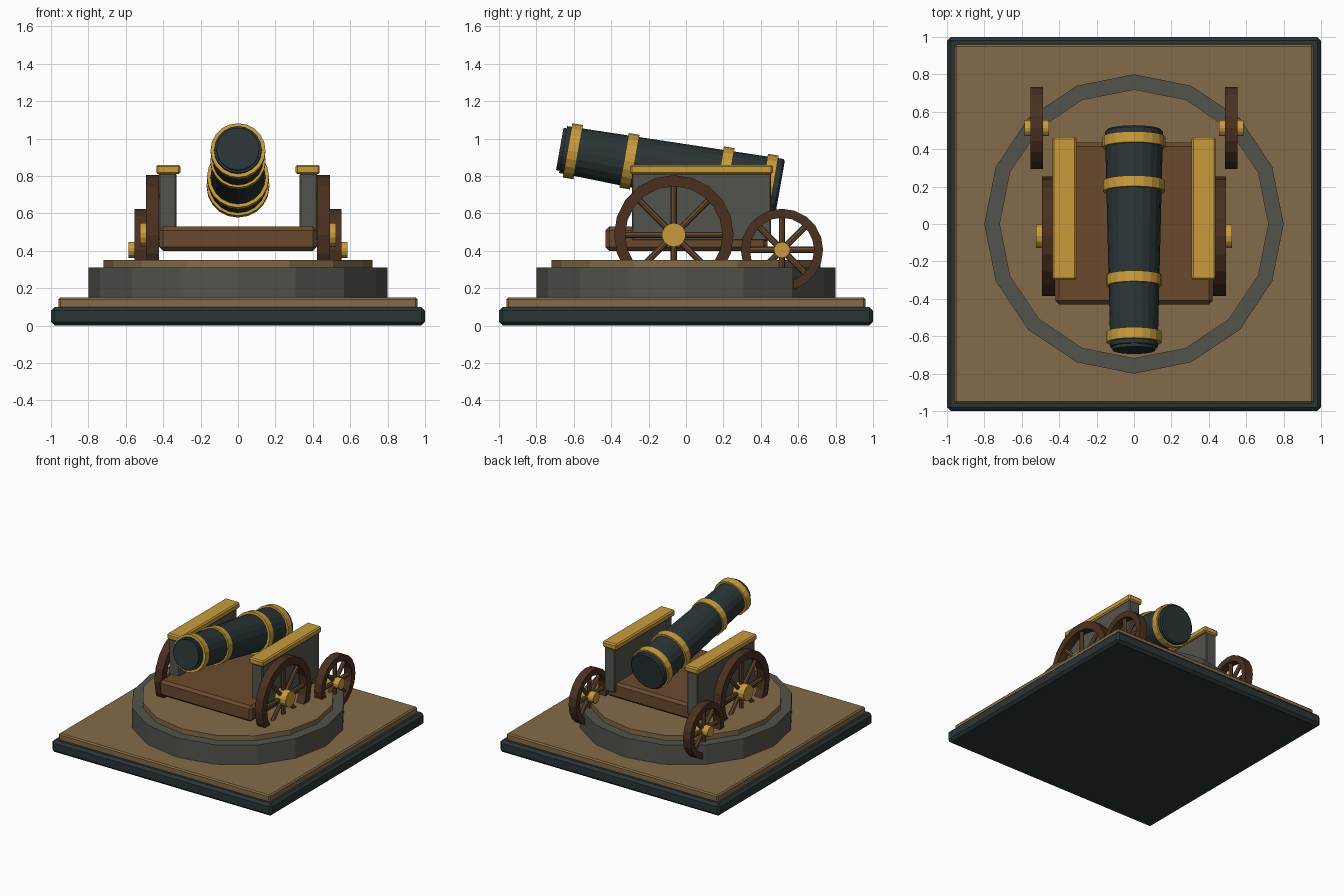
import bpy, bmesh
from math import cos, sin, pi, radians
from mathutils import Matrix, Vector

cube = bpy.data.objects.get("Cube")
if cube:
    bpy.data.objects.remove(cube, do_unlink=True)


def material(name, rgb):
    m = bpy.data.materials.new(name)
    m.use_nodes = True
    m.diffuse_color = (*rgb, 1)
    m.node_tree.nodes["Principled BSDF"].inputs["Base Color"].default_value = (*rgb, 1)
    return m


IRON = material("dark iron", (0.023, 0.035, 0.037))
BRASS = material("brass", (0.58, 0.33, 0.045))
SAND = material("sand", (0.23, 0.145, 0.065))
STONE = material("grey stone", (0.088, 0.088, 0.075))
WOOD = material("brown wood", (0.145, 0.068, 0.027))
RIM = material("dark wood", (0.07, 0.03, 0.015))


def finish(name, bm, mat, matrix=Matrix()):
    bmesh.ops.recalc_face_normals(bm, faces=bm.faces)
    mesh = bpy.data.meshes.new(name)
    bm.to_mesh(mesh)
    bm.free()
    mesh.materials.append(mat)
    ob = bpy.data.objects.new(name, mesh)
    ob.matrix_world = matrix
    bpy.context.scene.collection.objects.link(ob)
    return ob


def box(name, mat, low, high, bevel):
    low, high = Vector(low), Vector(high)
    bm = bmesh.new()
    bmesh.ops.create_cube(bm, size=1, matrix=Matrix.Translation((low + high) / 2)
                          @ Matrix.Diagonal((*(high - low), 1)))
    bmesh.ops.bevel(bm, geom=bm.edges[:], offset=bevel, segments=1, affect='EDGES')
    return finish(name, bm, mat)


def lathe(name, mat, profile, sides, matrix=Matrix(), closed=False):
    """Turn (radius, height) points about local z; open profiles get end caps."""
    bm = bmesh.new()
    rings = [[bm.verts.new((r * cos(2 * pi * i / sides), r * sin(2 * pi * i / sides), h))
              for i in range(sides)] for r, h in profile]
    pairs = list(zip(rings, rings[1:]))
    if closed:
        pairs.append((rings[-1], rings[0]))
    else:
        bm.faces.new(rings[0])
        bm.faces.new(rings[-1])
    for a, b in pairs:
        for i in range(sides):
            j = (i + 1) % sides
            bm.faces.new((a[i], a[j], b[j], b[i]))
    return finish(name, bm, mat, matrix)


# Plinth and round platform
box("plinth", IRON, (-1, -1, 0), (1, 1, 0.1), 0.02)
box("plinth_top", SAND, (-0.96, -0.96, 0.09), (0.96, 0.96, 0.15), 0.01)
lathe("stone_ring", STONE, [(0.8, 0.14), (0.8, 0.31)], 16)
lathe("platform_floor", SAND, [(0.72, 0.3), (0.72, 0.35)], 16)

# Carriage
box("carriage_bed", WOOD, (-0.42, -0.43, 0.4), (0.42, 0.435, 0.53), 0.02)
for side, s in (("left", 1), ("right", -1)):
    x0, x1 = sorted((0.33 * s, 0.424 * s))
    box(side + "_cheek", STONE, (x0, -0.29, 0.455), (x1, 0.455, 0.815), 0.006)
    x0, x1 = sorted((0.307 * s, 0.437 * s))
    box(side + "_cheek_cap", BRASS, (x0, -0.3, 0.81), (x1, 0.465, 0.86), 0.01)


# Wheels: rim, spokes and hub about the x axis
def wheel(name, center, radius, rim, hub_radius, hub_half):
    place = Matrix.Translation(center) @ Matrix.Rotation(pi / 2, 4, 'Y')
    w, inner = 0.034, radius - rim
    lathe(name + "_rim", RIM, [(inner, -w), (radius, -w), (radius, w), (inner, w)],
          20, place, closed=True)
    bm = bmesh.new()
    length = inner + 0.01
    for i in range(8):
        turn = Matrix.Rotation(i * pi / 4, 4, 'Z') @ Matrix.Translation((length / 2, 0, 0))
        bmesh.ops.create_cone(bm, cap_ends=True, segments=8, radius1=0.017, radius2=0.017,
                              depth=length, matrix=turn @ Matrix.Rotation(pi / 2, 4, 'Y'))
    finish(name + "_spokes", bm, WOOD, place)
    lathe(name + "_hub", BRASS, [(hub_radius, -hub_half), (hub_radius, hub_half)], 14, place)


for side, s in (("left", 1), ("right", -1)):
    wheel(side + "_front_wheel", (0.457 * s, -0.065, 0.485), 0.32, 0.06, 0.064, 0.066)
    wheel(side + "_rear_wheel", (0.52 * s, 0.513, 0.405), 0.22, 0.048, 0.043, 0.065)

# Barrel, tilted up toward the front, local z running from breech to muzzle
tilt = Matrix.Translation((0, 0.503, 0.737)) @ Matrix.Rotation(radians(80), 4, 'X')
lathe("barrel", IRON, [(0.145, 0), (0.155, 0.01), (0.127, 1.178), (0.115, 1.178),
                       (0.115, 1.196)], 20, tilt)
for name, t, r in (("breech", 0.066, 0.168), ("rear", 0.305, 0.166),
                   ("middle", 0.818, 0.148), ("muzzle", 1.125, 0.147)):
    lathe(name + "_band", BRASS, [(r, t - 0.029), (r, t + 0.029)], 20, tilt)
